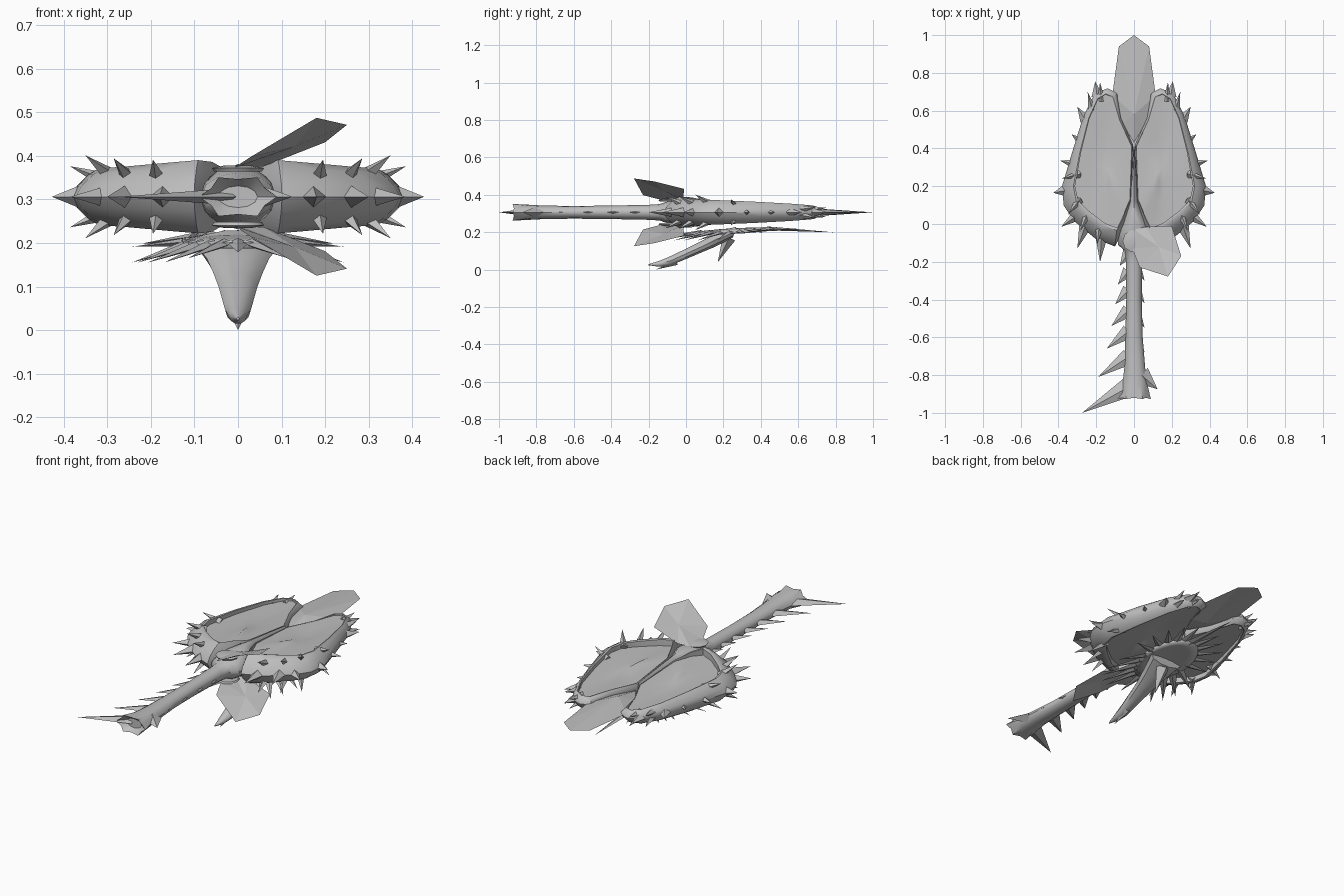
import bpy, bmesh, math
from mathutils import Vector

if "Cube" in bpy.data.objects:
    bpy.data.objects.remove(bpy.data.objects["Cube"])

ZC = 0.306  # height of the body's middle plane
mat = bpy.data.materials.new("grey")
mat.diffuse_color = (0.52, 0.52, 0.52, 1)
mat.use_nodes = True
mat.node_tree.nodes["Principled BSDF"].inputs["Base Color"].default_value = mat.diffuse_color


def make(name, verts, faces, smooth=True):
    me = bpy.data.meshes.new(name)
    me.from_pydata([tuple(v) for v in verts], [], faces)
    bm = bmesh.new()
    bm.from_mesh(me)
    bmesh.ops.recalc_face_normals(bm, faces=bm.faces)
    bm.to_mesh(me)
    bm.free()
    me.materials.append(mat)
    ob = bpy.data.objects.new(name, me)
    bpy.context.collection.objects.link(ob)
    if smooth:
        bpy.ops.object.select_all(action='DESELECT')
        ob.select_set(True)
        bpy.context.view_layer.objects.active = ob
        bpy.ops.object.shade_smooth_by_angle(angle=math.radians(40))
    return ob


def loft(name, rings, loop=False, caps=True):
    n, m = len(rings[0]), len(rings)
    verts = [v for r in rings for v in r]
    faces = []
    for i in range(m if loop else m - 1):
        k = (i + 1) % m
        for j in range(n):
            j2 = (j + 1) % n
            faces.append((i * n + j, i * n + j2, k * n + j2, k * n + j))
    if caps and not loop:
        faces += [tuple(range(n)), tuple(range((m - 1) * n, m * n))]
    return make(name, verts, faces)


def spine(name, base, tip, r, flat=1.0):
    base, tip = Vector(base), Vector(tip)
    d = (tip - base).normalized()
    side = d.cross(Vector((0, 0, 1))).normalized()
    up = side.cross(d)
    vs = [base + side * r, base + up * r * flat, base - side * r, base - up * r * flat, tip]
    make(name, vs, [(0, 1, 4), (1, 2, 4), (2, 3, 4), (3, 0, 4), (0, 1, 2, 3)], False)


# Lobes: outer x, y, inner x, y, half height of the rim, half height of the membrane edge
LOBE = [(0.006, 0.42, 0.012, 0.41, 0.03, 0.028), (0.07, 0.56, 0.078, 0.55, 0.028, 0.026),
        (0.09, 0.69, 0.115, 0.67, 0.03, 0.022), (0.14, 0.715, 0.15, 0.685, 0.034, 0.022),
        (0.205, 0.69, 0.19, 0.66, 0.038, 0.022), (0.265, 0.57, 0.235, 0.56, 0.046, 0.026),
        (0.32, 0.39, 0.28, 0.38, 0.056, 0.032), (0.375, 0.20, 0.312, 0.20, 0.064, 0.036),
        (0.365, 0.10, 0.295, 0.125, 0.066, 0.037), (0.31, 0.02, 0.24, 0.07, 0.070, 0.038),
        (0.20, -0.07, 0.155, 0.005, 0.078, 0.042), (0.10, -0.11, 0.09, -0.02, 0.084, 0.046),
        (0.055, -0.02, 0.06, 0.04, 0.080, 0.054), (0.016, 0.12, 0.022, 0.13, 0.058, 0.05)]


def lobe(s, label):
    rings = []
    for ox, oy, ix, iy, h, w in LOBE:
        def p(t, z):
            return (s * (ox + (ix - ox) * t), oy + (iy - oy) * t, ZC + z)
        rings.append([p(-0.1, 0), p(0.08, h * 0.38), p(0.5, h * 0.8), p(0.85, h), p(1, h * 0.96),
                      p(1, w), p(1, -w), p(1, -h * 0.96), p(0.85, -h), p(0.5, -h * 0.8),
                      p(0.08, -h * 0.38)])
    loft(label + "_rim", rings, loop=True)
    # Dished membranes inside the rim, above and below
    n = len(LOBE)
    for sz, part in ((1, "upper"), (-1, "lower")):
        vs = []
        for t, f in ((1, 1), (0.6, 0.92), (0.25, 0.85)):
            for ox, oy, ix, iy, h, w in LOBE:
                vs.append((s * (0.15 + (ix - 0.15) * t), 0.3 + (iy - 0.3) * t, ZC + sz * w * f))
        vs.append((s * 0.15, 0.3, ZC + sz * 0.03))
        fs = [(k * n + j, k * n + (j + 1) % n, (k + 1) * n + (j + 1) % n, (k + 1) * n + j)
              for k in range(2) for j in range(n)]
        fs += [(2 * n + j, 2 * n + (j + 1) % n, 3 * n) for j in range(n)]
        make(label + "_" + part + "_membrane", vs, fs)


# Edge spines: tip x, y, length, base radius; rim spines: tip x, y, height
TIPS = [(0.205, 0.755, 0.08, 0.03), (0.30, 0.62, 0.08, 0.03), (0.33, 0.475, 0.08, 0.03),
        (0.39, 0.335, 0.10, 0.034), (0.427, 0.165, 0.10, 0.05), (0.385, -0.015, 0.12, 0.036),
        (0.30, -0.13, 0.14, 0.036), (0.18, -0.20, 0.14, 0.034)]
PAIRS = [(0.35, 0.05, 0.095), (0.285, -0.04, 0.088), (0.195, -0.11, 0.085),
         (0.385, 0.24, 0.07), (0.245, 0.70, 0.03), (0.18, 0.75, 0.025)]
for s, label in ((1, "right"), (-1, "left")):
    lobe(s, label + "_lobe")
    for x, y, ln, r in TIPS:
        ty = 0.3 if (y > 0.7 or y < -0.1) else 0.25 + 0.35 * (y - 0.25)
        d = (Vector((0.15, ty, 0)) - Vector((x, y, 0))).normalized()
        b = Vector((x, y, 0)) + d * ln
        spine(label + "_edge_spine", (s * b.x, b.y, ZC), (s * x, y, ZC), r, 0.8)
    for x, y, h in PAIRS:
        d = (Vector((0.15, 0.3, 0)) - Vector((x, y, 0))).normalized() * 0.1
        for sz in (1, -1):
            spine(label + "_rim_spine", (s * (x + d.x), y + d.y, ZC + sz * h * 0.45),
                  (s * x, y, ZC + sz * h), 0.022)

# Tip blade: thin pointed plate with a low ridge
half = [(0.0, 1.0), (0.08, 0.94), (0.115, 0.68), (0.06, 0.53), (0.0, 0.43)]
outline = half + [(-x, y) for x, y in half[3:0:-1]]
n = len(outline)
vs = [(x, y, ZC) for x, y in outline] + [(0, 0.58, ZC + 0.028), (0, 0.58, ZC - 0.028)]
make("tip_blade", vs, [(i, (i + 1) % n, n + k) for i in range(n) for k in (0, 1)], False)


# Handle stem with a swollen joint and a flared star end
def ring(y, rx, rz, cx=0.0, star=0.0, m=12):
    return [(cx + rx * (1 + star * (-1) ** j) * math.cos(math.tau * j / m), y - star * 0.06 * (j % 2 == 0),
             ZC + rz * (1 + star * (-1) ** j) * math.sin(math.tau * j / m)) for j in range(m)]


loft("stem", [ring(-0.895, 0.045, 0.025, 0.0), ring(-0.92, 0.080, 0.046, 0.0, 0.12),
              ring(-0.85, 0.066, 0.041, 0.005), ring(-0.76, 0.055, 0.036, 0.004),
              ring(-0.6, 0.046, 0.034), ring(-0.4, 0.041, 0.036), ring(-0.2, 0.043, 0.04),
              ring(-0.14, 0.05, 0.044), ring(-0.11, 0.085, 0.055), ring(-0.02, 0.09, 0.07),
              ring(0.06, 0.045, 0.075), ring(0.12, 0.022, 0.068), ring(0.41, 0.003, 0.035)])
spine("stem_end_spine", (0.04, -0.80, ZC), (0.125, -0.875, ZC), 0.05, 0.6)
for y, x in ((-0.22, -0.075), (-0.32, -0.085), (-0.425, -0.10), (-0.54, -0.12), (-0.66, -0.145),
             (-0.81, -0.19), (-1.0, -0.275)):
    k = -x
    spine("stem_thorn", (-0.03, y + 0.35 * k + 0.04, ZC), (x, y, ZC), 0.025 + 0.1 * k, 0.35)
for y in (-0.3, -0.42, -0.55, -0.68):
    spine("stem_small_thorn", (0.022, y + 0.06, ZC), (0.056, y, ZC), 0.02, 0.6)

# Flat leaves and round buttons above and below the joint
for sz, part in ((1, "upper"), (-1, "lower")):
    pts = [(0.0, -0.03, 0.066), (0.06, -0.015, 0.07), (0.20, -0.01, 0.125), (0.25, -0.17, 0.165),
           (0.18, -0.278, 0.181), (0.03, -0.23, 0.092), (-0.01, -0.13, 0.066)]
    c = (0.13, -0.12, 0.115)
    vs = [(x, y, ZC + sz * z) for x, y, z in pts + [c]]
    make(part + "_leaf", vs, [(i, (i + 1) % 7, 7) for i in range(7)], False)
    loft(part + "_button", [[(r * math.cos(math.tau * j / 10), -0.09 + r * math.sin(math.tau * j / 10),
                              ZC + sz * z) for j in range(10)] for r, z in ((0.055, 0.058), (0.06, 0.066), (0.03, 0.072))])


# Lower dish: domed oval, with broad rays around it
def dish_z(x, y):
    droop = 1.2 if y < 0.3 else 0.6
    return 0.228 - droop * x * x - 0.19 * (y - 0.4) ** 2


m, vs = 24, []
for t in (1.0, 0.7, 0.35):
    for j in range(m):
        a = math.tau * j / m
        x, y = 0.13 * t * math.cos(a), 0.26 + 0.21 * t * math.sin(a)
        vs.append((x, y, 0.225 - 0.9 * x * x - 0.19 * (y - 0.4) ** 2))
vs.append((0, 0.26, 0.221))
fs = [(k * m + j, k * m + (j + 1) % m, (k + 1) * m + (j + 1) % m, (k + 1) * m + j)
      for k in range(2) for j in range(m)]
fs += [(2 * m + j, 2 * m + (j + 1) % m, 3 * m) for j in range(m)]
dish = make("lower_dish", vs, fs)
sol = dish.modifiers.new("thickness", 'SOLIDIFY')
sol.thickness = 0.015
for j in range(22):
    a = math.tau * j / 22 + math.pi / 2
    c, sn = math.cos(a), math.sin(a)
    by, ty = 0.26 + 0.18 * sn, 0.26 + (0.53 if j == 0 else 0.37) * sn
    tx = 0.245 * c
    if sn < 0:  # the front rays fan out wider toward the corners
        tx, ty = 0.245 * math.copysign(abs(c) ** 0.6, c), 0.26 - 0.37 * abs(sn) ** 0.7
    tz = max(0.155, dish_z(tx, ty))
    spine("dish_ray", (0.11 * c, by, dish_z(0.11 * c, by) - 0.008), (tx, ty, tz), 0.026, 0.4)

# Horn sweeping forward and down from the dish, and a short prong
rings = []
for y, z, w, h in ((0.26, 0.20, 0.10, 0.03), (0.17, 0.165, 0.072, 0.045), (0.10, 0.13, 0.056, 0.038),
                   (0.03, 0.098, 0.044, 0.035), (-0.08, 0.048, 0.03, 0.03), (-0.14, 0.032, 0.02, 0.018),
                   (-0.2, 0.026, 0.003, 0.003)):
    rings.append([(w * math.cos(math.tau * j / 10), y + 0.3 * h * math.sin(math.tau * j / 10),
                   z + h * math.sin(math.tau * j / 10)) for j in range(10)])
loft("horn", rings)
spine("horn_keel", (0, -0.05, 0.04), (0, -0.16, 0.0), 0.02, 0.8)
spine("horn_prong", (0, 0.23, 0.17), (0, 0.17, 0.04), 0.04, 0.9)
